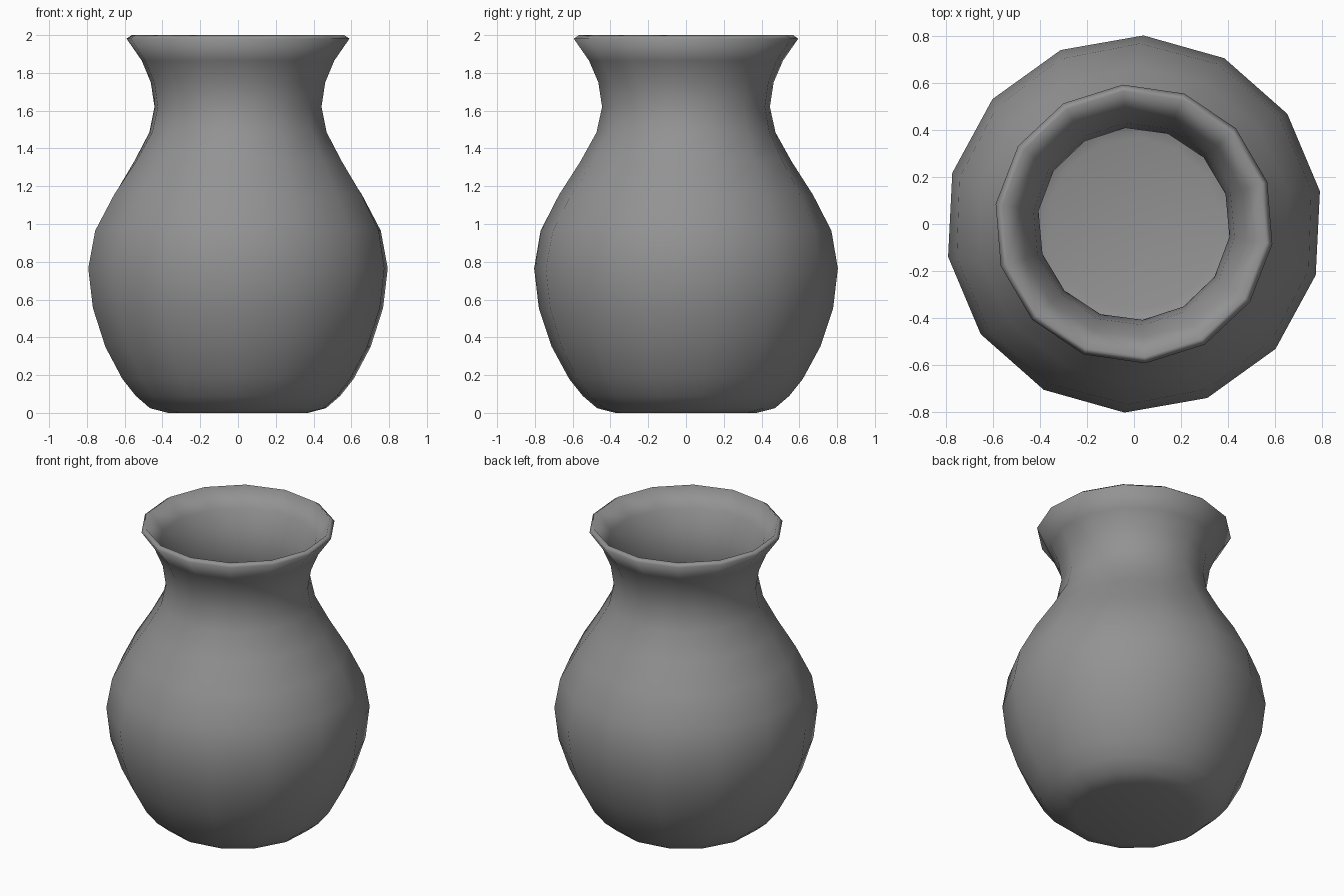
import bpy, bmesh, math

if "Cube" in bpy.data.objects:
    bpy.data.objects.remove(bpy.data.objects["Cube"])

SIDES = 14
# outer profile: radius, height, twist in degrees
PROFILE = [
    (0.375, 0.000, 9), (0.472, 0.025, 9), (0.548, 0.090, 9), (0.620, 0.180, 9),
    (0.712, 0.350, 9.5), (0.780, 0.555, 10), (0.805, 0.765, 10), (0.770, 0.965, 11),
    (0.672, 1.155, 12.5), (0.560, 1.330, 15), (0.475, 1.485, 17), (0.446, 1.620, 18),
    (0.466, 1.750, 18), (0.515, 1.865, 17.5), (0.596, 1.981, 17.5),
]

# vase body: stacked 14-sided rings, closed at the bottom
bm = bmesh.new()
rings = []
for r, z, twist in PROFILE:
    ring = []
    for i in range(SIDES):
        a = math.radians(twist) + 2 * math.pi * i / SIDES
        ring.append(bm.verts.new((r * math.cos(a), r * math.sin(a), z)))
    rings.append(ring)
for low, high in zip(rings, rings[1:]):
    for i in range(SIDES):
        j = (i + 1) % SIDES
        bm.faces.new((low[i], low[j], high[j], high[i]))
bm.faces.new(list(reversed(rings[0])))
for f in bm.faces:
    f.smooth = True

mesh = bpy.data.meshes.new("vase")
bm.to_mesh(mesh)
bm.free()
vase = bpy.data.objects.new("vase", mesh)
bpy.context.collection.objects.link(vase)

# dark grey clay
clay = bpy.data.materials.new("dark_clay")
clay.diffuse_color = (0.29, 0.29, 0.29, 1)
clay.use_nodes = True
clay.node_tree.nodes["Principled BSDF"].inputs["Base Color"].default_value = clay.diffuse_color
mesh.materials.append(clay)

# wall thickness, growing inwards
wall = vase.modifiers.new("wall", 'SOLIDIFY')
wall.thickness = 0.034
wall.offset = -1
wall.use_even_offset = True
